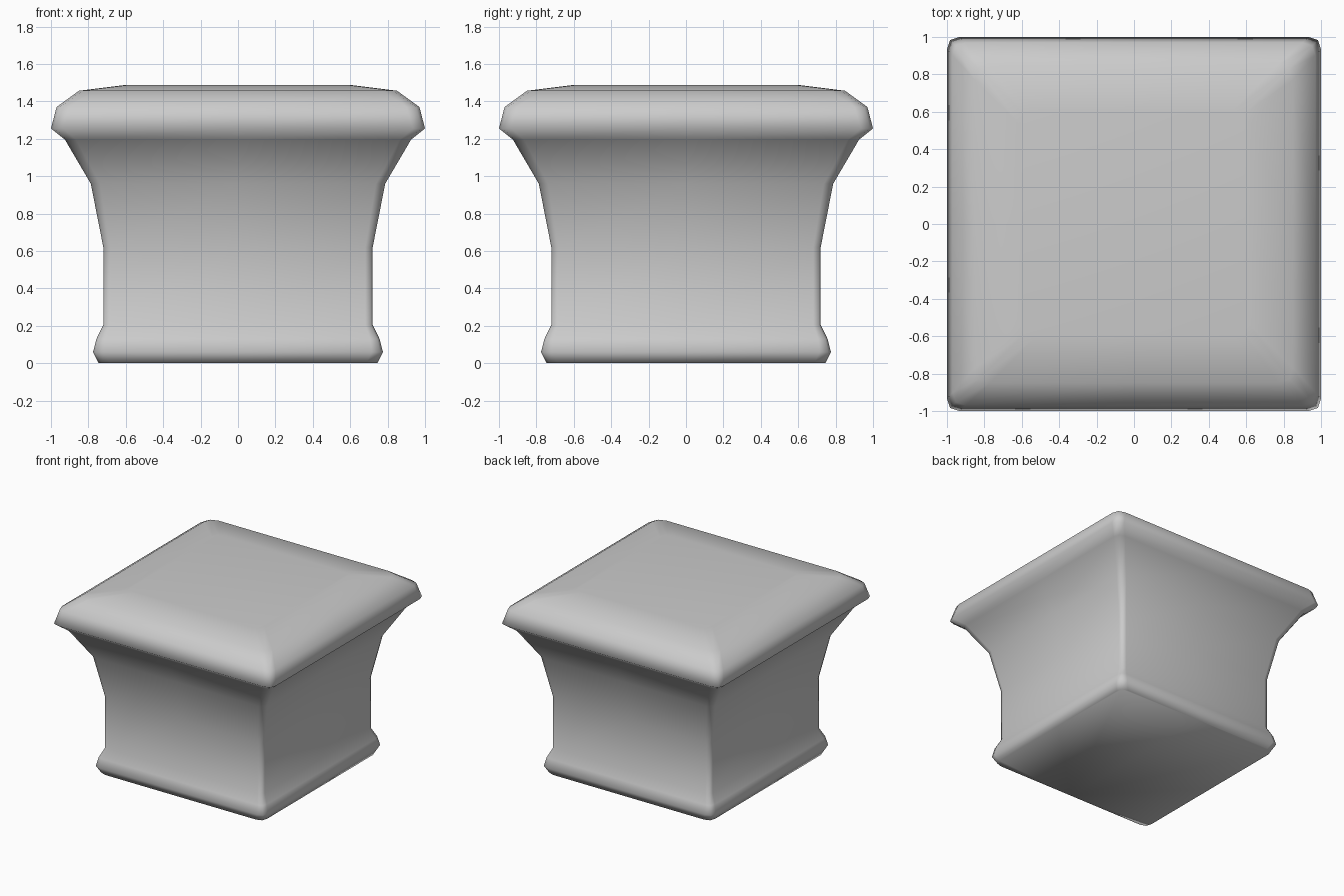
import bpy, bmesh

if "Cube" in bpy.data.objects:
    bpy.data.objects.remove(bpy.data.objects["Cube"])

# Profile of the block, bottom to top: half width, height, corner rounding
PROFILE = [
    (0.745, 0.0, 0.06), (0.775, 0.06, 0.06), (0.757, 0.13, 0.05),
    (0.72, 0.205, 0.04), (0.72, 0.62, 0.04), (0.787, 0.96, 0.05),
    (0.925, 1.195, 0.06), (1.0, 1.255, 0.065), (0.97, 1.37, 0.07),
    (0.85, 1.457, 0.08), (0.61, 1.487, 0.08),
]


def rounded_square(bm, h, z, c):
    """Ring of vertices for a square with softened corners."""
    ring = []
    corner = [(h, -h + c), (h, 0), (h, h - c), (h - 0.25 * c, h - 0.25 * c)]
    for quarter in range(4):
        for x, y in corner:
            for _ in range(quarter):
                x, y = -y, x
            ring.append(bm.verts.new((x, y, z)))
    return ring


# Flared square capital, lofted through the rings
bm = bmesh.new()
rings = [rounded_square(bm, *p) for p in PROFILE]
for low, high in zip(rings, rings[1:]):
    n = len(low)
    for i in range(n):
        j = (i + 1) % n
        bm.faces.new((low[i], low[j], high[j], high[i]))
bm.faces.new(rings[0][::-1])
bm.faces.new(rings[-1])
bmesh.ops.recalc_face_normals(bm, faces=bm.faces)
for face in bm.faces:
    face.smooth = True

mesh = bpy.data.meshes.new("square_capital")
bm.to_mesh(mesh)
bm.free()
capital = bpy.data.objects.new("square_capital", mesh)
bpy.context.collection.objects.link(capital)
